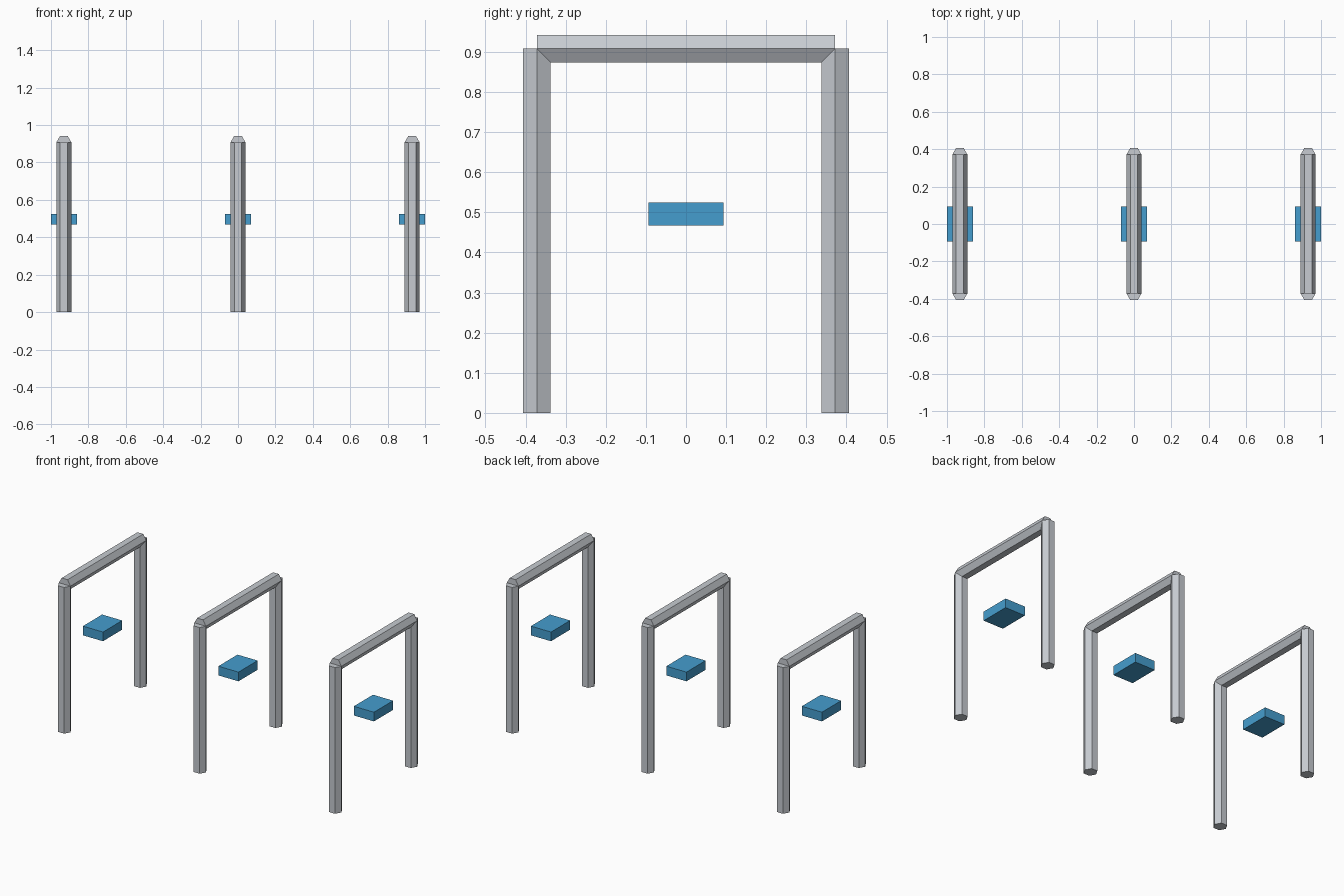
import bpy
from math import pi

cube = bpy.data.objects.get("Cube")
if cube:
    bpy.data.objects.remove(cube, do_unlink=True)


def material(name, rgb):
    mat = bpy.data.materials.new(name)
    mat.use_nodes = True
    color = (*rgb, 1)
    mat.diffuse_color = color
    mat.node_tree.nodes["Principled BSDF"].inputs["Base Color"].default_value = color
    return mat


steel = material("pale grey metal", (0.57, 0.60, 0.64))
blue = material("blue seat", (0.06, 0.34, 0.62))

RADIUS = 0.04       # hexagonal tube
HALF_SPAN = 0.372   # post distance from the middle
HEIGHT = 0.908      # tube centreline of the top bar
SPACING = 0.931     # distance between frames


def finish(name, mat):
    obj = bpy.context.object
    obj.name = obj.data.name = name
    obj.data.materials.append(mat)
    bpy.ops.object.transform_apply(location=False, rotation=True, scale=True)


def hex_tube(name, location, length, tilt=0):
    # Quarter turn puts two corners on the x axis, flats toward front and back
    bpy.ops.mesh.primitive_cylinder_add(vertices=6, radius=RADIUS, depth=length,
                                        location=location, rotation=(tilt, 0, pi / 2))
    # Bake the spin first, then lay the tube down when needed
    obj = bpy.context.object
    obj.rotation_euler = (0, 0, pi / 2)
    bpy.ops.object.transform_apply(location=False, rotation=True, scale=False)
    obj.rotation_euler = (tilt, 0, 0)
    finish(name, steel)


for side, x in (("right", -SPACING), ("middle", 0), ("left", SPACING)):
    # Two posts and the bar across them
    for end, y in (("front", -HALF_SPAN), ("back", HALF_SPAN)):
        hex_tube(f"{side}_{end}_post", (x, y, HEIGHT / 2), HEIGHT)
    hex_tube(f"{side}_top_bar", (x, 0, HEIGHT), 2 * HALF_SPAN, pi / 2)

    # Floating seat block
    bpy.ops.mesh.primitive_cube_add(size=1, location=(x, 0, 0.496))
    bpy.context.object.scale = (0.138, 0.188, 0.057)
    finish(f"{side}_seat", blue)
